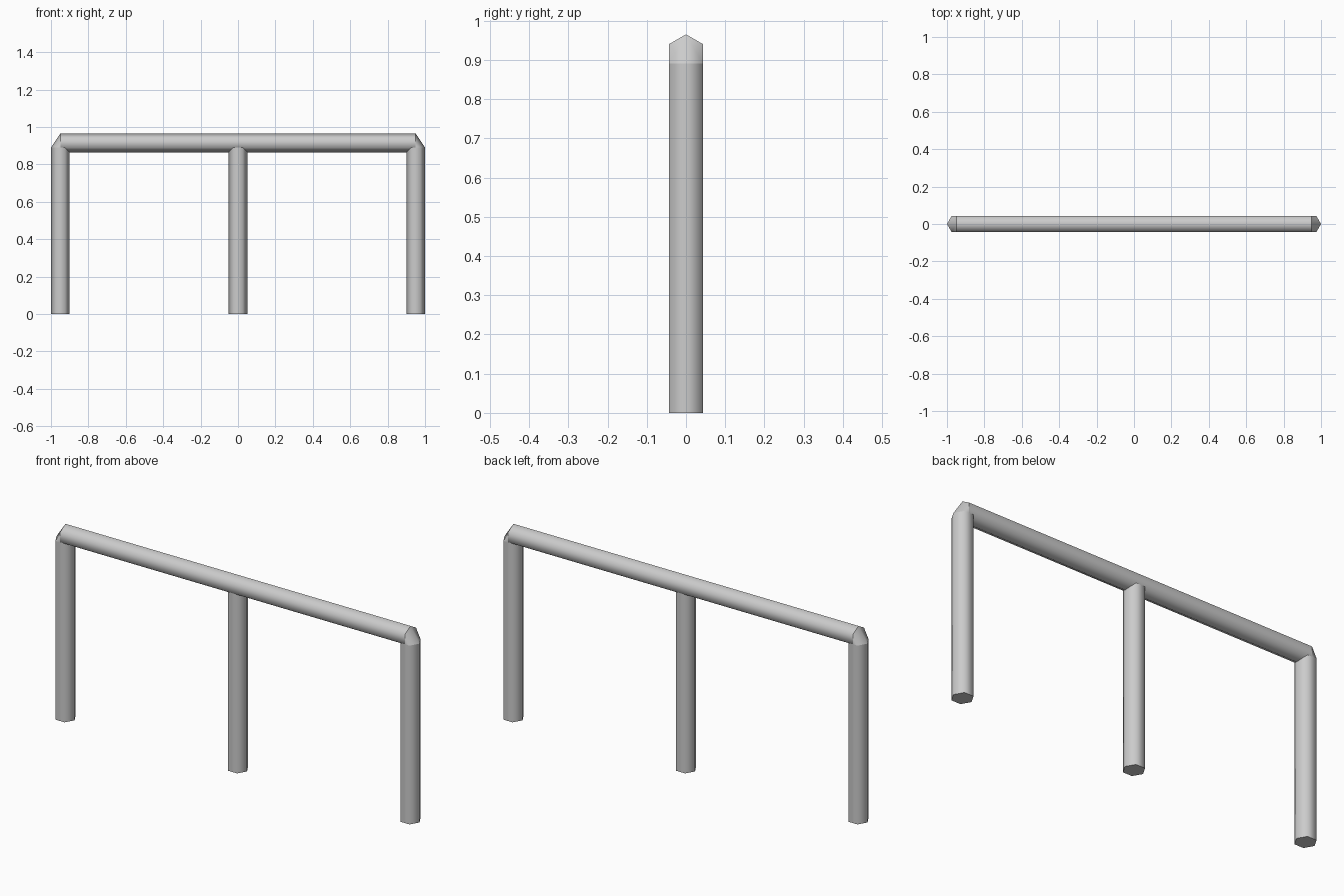
import bpy, bmesh, math
from mathutils import Vector

cube = bpy.data.objects.get("Cube")
if cube:
    bpy.data.objects.remove(cube, do_unlink=True)

R = 0.05                           # tube radius
SIDES = 6
POST_X = 1 - R
RAIL_Z = 0.915
POST_TOP = RAIL_Z - R / 2          # posts end at the lower edge of the rail sides

grey = bpy.data.materials.new("grey_metal")
grey.use_nodes = True
colour = (0.6, 0.6, 0.6, 1)
grey.diffuse_color = colour
grey.node_tree.nodes["Principled BSDF"].inputs["Base Color"].default_value = colour


def finish(bm, name, location=(0, 0, 0)):
    bmesh.ops.recalc_face_normals(bm, faces=bm.faces)
    mesh = bpy.data.meshes.new(name)
    bm.to_mesh(mesh)
    bm.free()
    mesh.materials.append(grey)
    obj = bpy.data.objects.new(name, mesh)
    obj.location = location
    bpy.context.collection.objects.link(obj)
    return obj


def hexagon():
    angles = [math.tau * i / SIDES for i in range(SIDES)]
    return [(R * math.cos(a), R * math.sin(a)) for a in angles]


def tube(bm, start, end):
    """Bridge two rings of points with side faces."""
    a = [bm.verts.new(p) for p in start]
    b = [bm.verts.new(p) for p in end]
    for i in range(SIDES):
        j = (i + 1) % SIDES
        bm.faces.new((a[i], a[j], b[j], b[i])).smooth = True
    return a, b


# Posts: corner edges point along the rail, flat sides face front and back
for name, x in (("right_post", -POST_X), ("middle_post", 0), ("left_post", POST_X)):
    bm = bmesh.new()
    low, high = tube(bm, [(u, v, 0) for u, v in hexagon()],
                     [(u, v, POST_TOP) for u, v in hexagon()])
    bm.faces.new(low)
    bm.faces.new(high)
    finish(bm, name, (x, 0, 0))

# Rail: corner edge on top, with ends folded down onto the outer posts
bm = bmesh.new()
rings = tube(bm, *[[(x, v, RAIL_Z + u) for u, v in hexagon()]
                   for x in (-POST_X, POST_X)])
for ring, side in zip(rings, (-1, 1)):
    top, back_up, back_low, _, front_low, front_up = ring
    tip = bm.verts.new((side, 0, POST_TOP))
    back, front = [bm.verts.new((side * (POST_X + R / 2), v.co.y, POST_TOP))
                   for v in (back_low, front_low)]
    for corners in ((top, back_up, back, tip), (top, front_up, front, tip),
                    (back_up, back_low, back), (front_up, front_low, front)):
        bm.faces.new(corners).smooth = True
    # Crisp fold between the long rail and its end
    for i in range(SIDES):
        edge = bm.edges.get((ring[i], ring[(i + 1) % SIDES]))
        edge.smooth = False
finish(bm, "top_rail")
